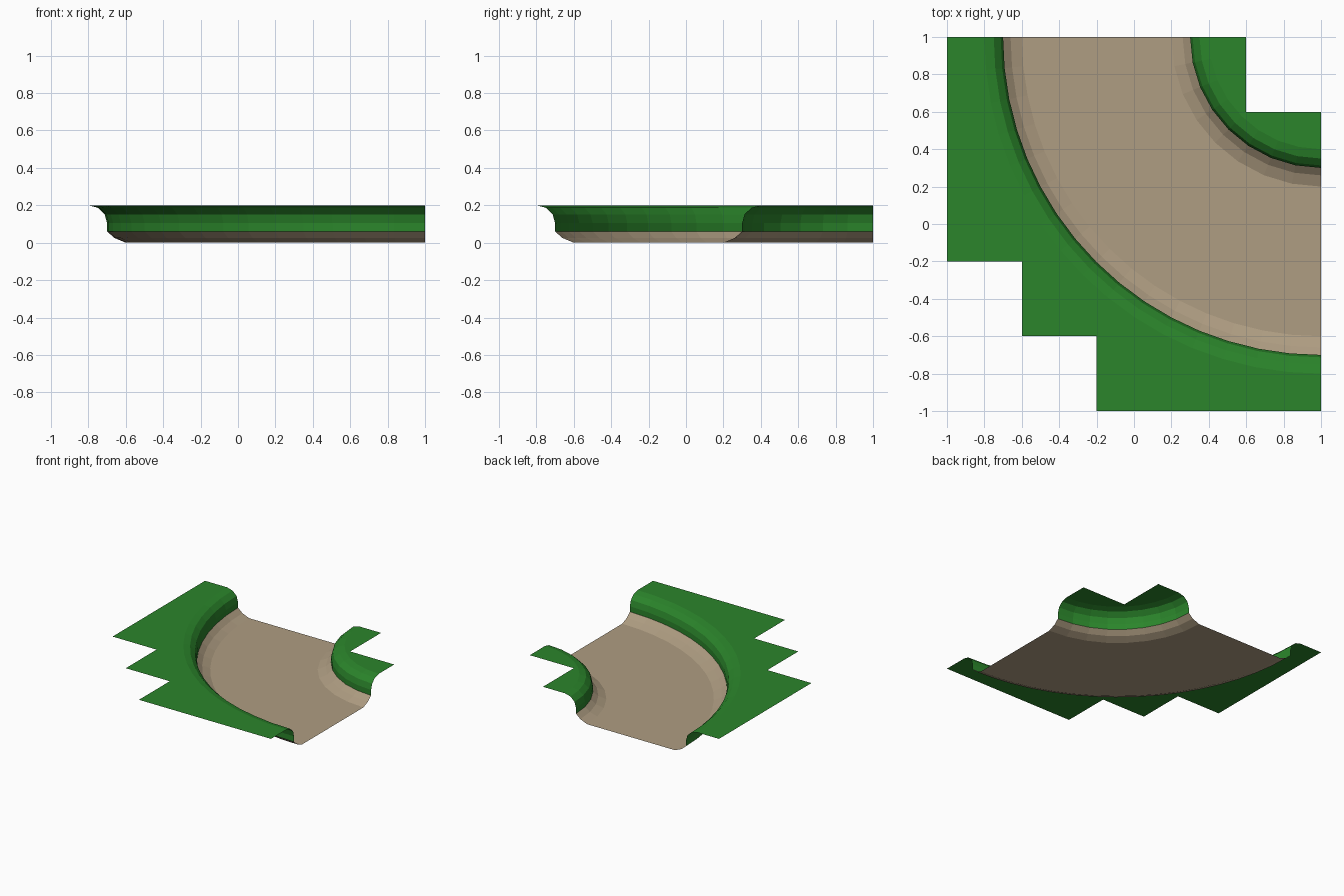
import bpy, bmesh
from math import cos, sin, pi

if "Cube" in bpy.data.objects:
    bpy.data.objects.remove(bpy.data.objects["Cube"])

INNER_SEG, OUTER_SEG = 8, 16


def arc(r, z, seg):
    """Quarter circle around the tile corner (1, 1)."""
    return [(1 + r * cos(pi + j * pi / 2 / seg), 1 + r * sin(pi + j * pi / 2 / seg), z)
            for j in range(seg + 1)]


def sweep(bm, profile, seg):
    """Sweep (radius, z) points, listed by growing radius, round the bend."""
    rows = [[bm.verts.new(p) for p in arc(r, z, seg)] for r, z in profile]
    for a, b in zip(rows, rows[1:]):
        for j in range(seg):
            bm.faces.new((a[j], b[j], b[j + 1], a[j + 1]))


def polygon(bm, pts):
    bm.faces.new([bm.verts.new(p) for p in pts])


def finish(bm, name, mat):
    bmesh.ops.remove_doubles(bm, verts=bm.verts[:], dist=1e-4)
    bmesh.ops.triangulate(bm, faces=[f for f in bm.faces if len(f.verts) > 4],
                          ngon_method='EAR_CLIP')
    me = bpy.data.meshes.new(name)
    bm.to_mesh(me)
    bm.free()
    me.materials.append(mat)
    ob = bpy.data.objects.new(name, me)
    bpy.context.collection.objects.link(ob)


def material(name, col):
    m = bpy.data.materials.new(name)
    m.diffuse_color = (*col, 1)
    m.use_nodes = True
    m.node_tree.nodes["Principled BSDF"].inputs["Base Color"].default_value = m.diffuse_color
    return m


grass = material("grass", (0.024, 0.235, 0.024))
sand = material("sand", (0.43, 0.34, 0.225))

# Bank cross-section: (distance out from the channel wall, height)
lip = [(0, 0.06), (0, 0.105), (0.013, 0.152), (0.05, 0.187), (0.1, 0.2)]
slope = [(-0.1, 0), (-0.04, 0.025), (0, 0.06)]

# Outer bank with stepped edge
bm = bmesh.new()
sweep(bm, [(1.7 + d, z) for d, z in lip], OUTER_SEG)
steps = [(1, -1), (-.2, -1), (-.2, -.6), (-.6, -.6), (-.6, -.2), (-1, -.2), (-1, 1)]
polygon(bm, (arc(1.8, 0.2, OUTER_SEG) + [(x, y, 0.2) for x, y in steps])[::-1])
finish(bm, "outer_bank", grass)

# Inner bank with notched corner
bm = bmesh.new()
sweep(bm, [(0.7 - d, z) for d, z in lip[::-1]], INNER_SEG)
polygon(bm, arc(0.6, 0.2, INNER_SEG) + [(1, .6, .2), (.6, .6, .2), (.6, 1, .2)])
finish(bm, "inner_bank", grass)

# River bed: flat floor and both sloped sides
bm = bmesh.new()
sweep(bm, [(1.7 + d, z) for d, z in slope], OUTER_SEG)
sweep(bm, [(0.7 - d, z) for d, z in slope[::-1]], INNER_SEG)
polygon(bm, arc(1.6, 0, OUTER_SEG) + arc(0.8, 0, INNER_SEG)[::-1])
finish(bm, "river_bed", sand)
